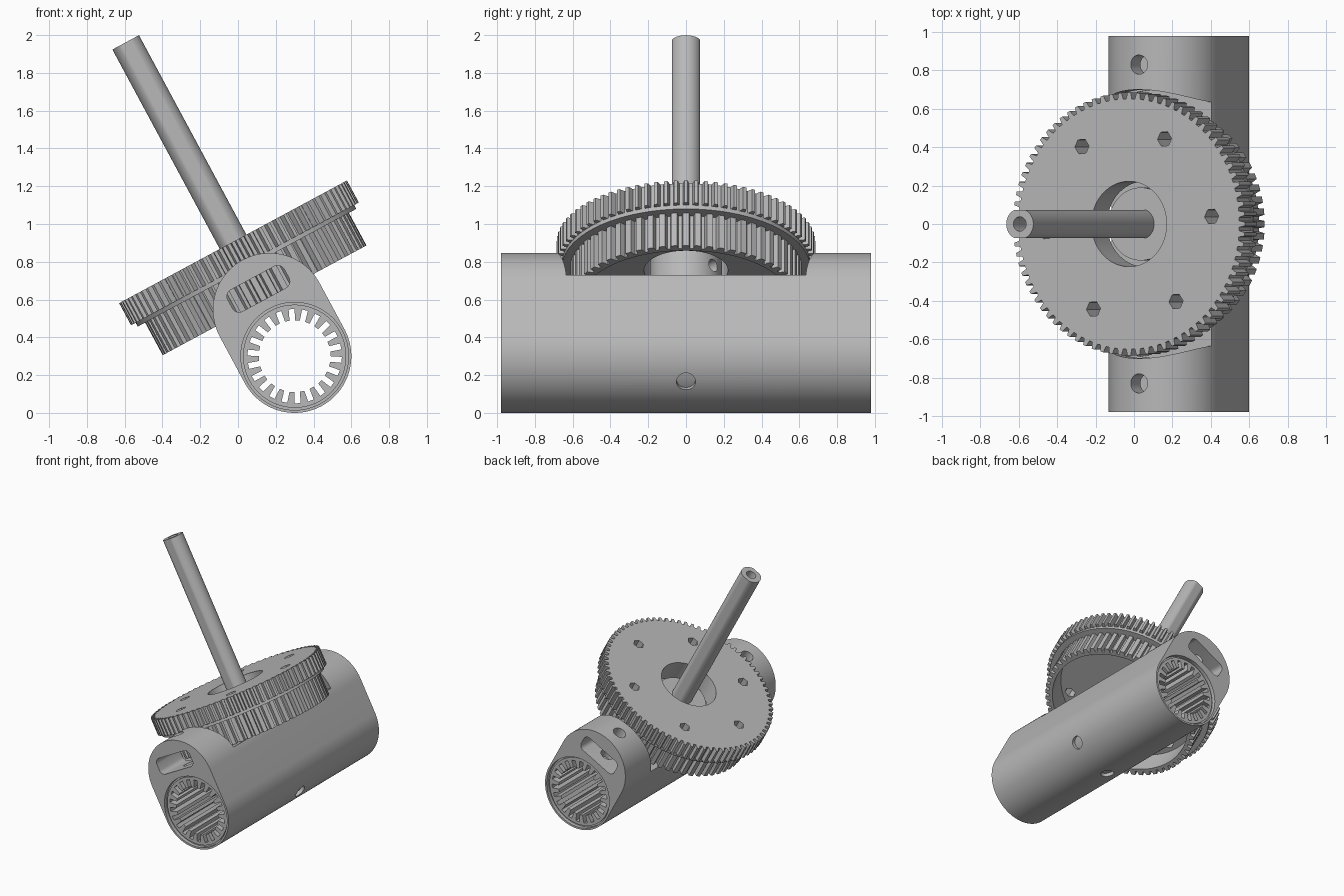
import bpy, bmesh
from math import sin, cos, pi, radians
from mathutils import Matrix

cube = bpy.data.objects.get("Cube")
if cube:
    bpy.data.objects.remove(cube, do_unlink=True)

GREY = (0.48, 0.48, 0.48, 1)
grey = bpy.data.materials.new("plain grey")
grey.use_nodes = True
grey.diffuse_color = GREY
grey.node_tree.nodes["Principled BSDF"].inputs["Base Color"].default_value = GREY

# The assembly is built upright around the tube centre, then leaned over
LEAN = Matrix.Translation((0.3, 0, 0.3)) @ Matrix.Rotation(radians(-28.3), 4, 'Y')
FLOOR = 0.336      # underside of the gear
parts = []


def circle(r, n=96, x=0, y=0, turn=0):
    return [(x + r * cos(turn + 2 * pi * i / n), y + r * sin(turn + 2 * pi * i / n))
            for i in range(n)]


def toothed(root, tip, teeth, root_half, tip_half):
    """Gear outline; half widths are fractions of the tooth pitch."""
    pts = []
    for i in range(teeth):
        for r, f in ((root, -root_half), (tip, -tip_half), (tip, tip_half), (root, root_half)):
            a = 2 * pi * (i + f) / teeth
            pts.append((r * cos(a), r * sin(a)))
    return pts


def stadium(r, rise, n=48):
    """Two half circles joined by straight sides."""
    top = [(r * cos(pi * i / n), rise + r * sin(pi * i / n)) for i in range(n + 1)]
    return top + [(-x, rise - z) for x, z in top]


def rounded_box(cx, cz, hw, hh, r, n=6):
    pts = []
    for k, (sx, sz) in enumerate(((1, 1), (-1, 1), (-1, -1), (1, -1))):
        for i in range(n + 1):
            a = pi / 2 * (k + i / n)
            pts.append((cx + sx * (hw - r) + r * cos(a), cz + sz * (hh - r) + r * sin(a)))
    return pts


def prism(name, pts, lo, hi, axis='Z', turn=None):
    bm = bmesh.new()
    place = (lambda a, b, t: (a, b, t)) if axis == 'Z' else (lambda a, b, t: (a, t, b))
    rings = [[bm.verts.new(place(a, b, t)) for a, b in pts] for t in (lo, hi)]
    bm.faces.new(rings[0])
    bm.faces.new(rings[1])
    for i in range(len(pts)):
        j = (i + 1) % len(pts)
        bm.faces.new((rings[0][i], rings[0][j], rings[1][j], rings[1][i]))
    if turn:
        bm.transform(turn)
    bmesh.ops.recalc_face_normals(bm, faces=bm.faces)
    mesh = bpy.data.meshes.new(name)
    bm.to_mesh(mesh)
    bm.free()
    mesh.materials.append(grey)
    obj = bpy.data.objects.new(name, mesh)
    bpy.context.collection.objects.link(obj)
    return obj


def part(*args, **kw):
    obj = prism(*args, **kw)
    parts.append(obj)
    return obj


def cut(obj, *args, **kw):
    """Subtract a prism from a part and discard the cutter."""
    tool = prism("cutter", *args, **kw)
    tool.hide_render = True
    mod = obj.modifiers.new("cut", 'BOOLEAN')
    mod.operation, mod.solver, mod.object = 'DIFFERENCE', 'EXACT', tool
    bpy.context.view_layer.objects.active = obj
    bpy.ops.object.modifier_apply(modifier=mod.name)
    bpy.data.objects.remove(tool, do_unlink=True)


# Tubular housing with the gear recess, bore and end pockets
housing = part("housing", stadium(0.3, 0.28), -0.98, 0.98, axis='Y')
cut(housing, circle(0.70, 128), FLOOR - 0.006, 1)
cut(housing, circle(0.272), -1.1, 1.1, axis='Y')
cut(housing, rounded_box(0, 0.405, 0.17, 0.065, 0.04), -1.1, 1.1, axis='Y')
for side in (-1, 1):
    cut(housing, circle(0.285), side * 0.95, side * 1.1, axis='Y')
    cut(housing, circle(0.05, 32, y=side * 0.83), 0.2, 0.8)
    cut(housing, circle(0.05, 32), -0.4, -0.2,
        turn=Matrix.Rotation(side * radians(35), 4, 'Y'))

# Splined bushing inside the tube
bushing = part("splined_bushing", circle(0.273), -0.96, 0.96, axis='Y')
cut(bushing, toothed(0.19, 0.25, 22, 0.27, 0.22), -1.1, 1.1, axis='Y')

# Boss that holds the shaft, with a set screw hole
boss = part("shaft_boss", circle(0.19), 0.31, 0.56)
cut(boss, circle(0.035, 24), 0.1, 0.25,
    turn=Matrix.Translation((0, 0, 0.48)) @ Matrix.Rotation(radians(50), 4, 'Z')
    @ Matrix.Rotation(pi / 2, 4, 'Y'))

# Double gear: large rim, flange and hollow lower rim
upper_gear = part("upper_gear", toothed(0.652, 0.685, 80, 0.32, 0.17), 0.555, 0.688)
flange = part("gear_flange", circle(0.657, 128), 0.532, 0.555)
lower_gear = part("lower_gear", toothed(0.58, 0.613, 60, 0.36, 0.25), FLOOR, 0.532)
cut(lower_gear, circle(0.555), 0.2, 0.515)
for ring in (upper_gear, flange, lower_gear):
    cut(ring, circle(0.222), 0.2, 1)
    for k in range(6):
        a = radians(4.6 + 60 * k)
        cut(ring, circle(0.042, 6, 0.49 * cos(a), 0.49 * sin(a), turn=a), 0.2, 1)

# Hollow shaft with a flat on each side
flatted = [(x, max(-0.073, min(0.073, y))) for x, y in circle(0.08, 64)]
shaft = part("shaft", flatted, 0.29, 1.887)
cut(shaft, circle(0.038, 32), 0.6, 2)

# Lean everything over and smooth the round faces
bpy.ops.object.select_all(action='DESELECT')
for obj in parts:
    obj.data.transform(LEAN)
    obj.select_set(True)
bpy.context.view_layer.objects.active = housing
bpy.ops.object.shade_smooth_by_angle(angle=radians(25))
